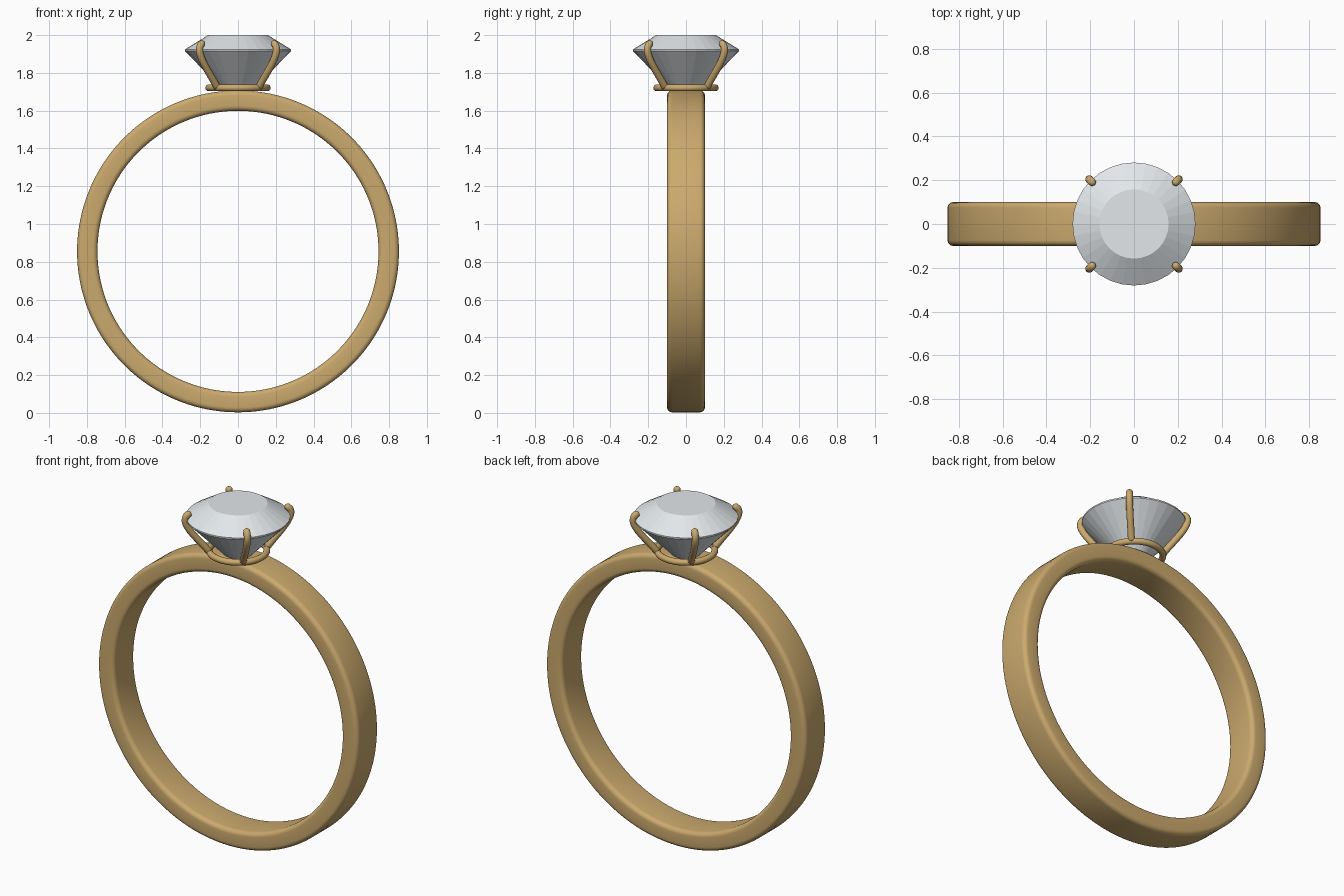
import bpy, bmesh, math
from mathutils import Vector, Matrix

if "Cube" in bpy.data.objects:
    bpy.data.objects.remove(bpy.data.objects["Cube"])


def material(name, color):
    m = bpy.data.materials.new(name)
    m.diffuse_color = color
    m.use_nodes = True
    m.node_tree.nodes["Principled BSDF"].inputs["Base Color"].default_value = m.diffuse_color
    return m


gold = material("gold", (0.6, 0.4, 0.155, 1))
clear = material("stone", (0.76, 0.80, 0.83, 1))


def finish(name, bm, mat, smooth=True):
    bmesh.ops.recalc_face_normals(bm, faces=bm.faces)
    me = bpy.data.meshes.new(name)
    for f in bm.faces:
        f.smooth = smooth
    bm.to_mesh(me)
    bm.free()
    me.materials.append(mat)
    ob = bpy.data.objects.new(name, me)
    bpy.context.collection.objects.link(ob)
    return ob


def bridge(bm, a, b):
    n = len(a)
    for i in range(n):
        bm.faces.new((a[i], a[(i + 1) % n], b[(i + 1) % n], b[i]))


def ring(name, profile, steps, place):
    """Sweep a closed (radius, offset) profile round a circle."""
    bm = bmesh.new()
    loops = []
    for i in range(steps):
        t = 2 * math.pi * i / steps
        loops.append([bm.verts.new(place(r, w, t)) for r, w in profile])
    for i in range(steps):
        bridge(bm, loops[i], loops[(i + 1) % steps])
    return finish(name, bm, gold)


# Finger band: rounded rectangle swept round the y axis
R_IN, R_OUT, HALF, C, MID = 0.744, 0.852, 0.1, 0.026, 0.855
section = []
for k, (r, w) in enumerate([(R_OUT - C, HALF - C), (R_IN + C, HALF - C),
                            (R_IN + C, C - HALF), (R_OUT - C, C - HALF)]):
    for j in range(6):
        a = math.pi / 2 * (k + j / 5)
        section.append((r + C * math.cos(a), w + C * math.sin(a)))
ring("band", section, 160,
     lambda r, w, t: (r * math.sin(t), w, MID + r * math.cos(t)))

# Wire ring under the stone
WIRE = 0.018
wire = [(0.155 + WIRE * math.cos(a), WIRE * math.sin(a))
        for a in (2 * math.pi * i / 16 for i in range(16))]
ring("basket_ring", wire, 64,
     lambda r, w, t: (r * math.cos(t), r * math.sin(t), 1.721 + w))

# Faceted stone: table, girdle and pointed pavilion
SIDES = 32
bm = bmesh.new()


def circle(r, z):
    return [bm.verts.new((r * math.cos(2 * math.pi * i / SIDES),
                          r * math.sin(2 * math.pi * i / SIDES), z))
            for i in range(SIDES)]


table, top, low = circle(0.158, 2.0), circle(0.281, 1.924), circle(0.281, 1.916)
tip = bm.verts.new((0, 0, 1.625))
bm.faces.new(table)
bridge(bm, table, top)
bridge(bm, top, low)
for i in range(SIDES):
    bm.faces.new((low[i], low[(i + 1) % SIDES], tip))
finish("stone", bm, clear, smooth=False)


# Prongs: curved claws with rounded tips, on the diagonals
def bezier(p, t):
    s = 1 - t
    return (p[0] * s**3 + p[1] * 3 * s * s * t + p[2] * 3 * s * t * t + p[3] * t**3)


CLAW = [Vector(v) for v in ((0.155, 0, 1.722), (0.2, 0, 1.79),
                            (0.335, 0, 1.91), (0.272, 0, 1.955))]
PR = 0.019
for n in range(4):
    bm = bmesh.new()
    turn = Matrix.Rotation(math.pi / 4 + n * math.pi / 2, 4, 'Z')
    loops = []
    for i in range(17):
        t = i / 16
        p = bezier(CLAW, t)
        d = (bezier(CLAW, t + 0.01) - bezier(CLAW, t - 0.01)).normalized()
        side, up = Vector((0, 1, 0)), d.cross(Vector((0, 1, 0)))
        loops.append([bm.verts.new(p + PR * (side * math.cos(a) + up * math.sin(a)))
                      for a in (2 * math.pi * k / 12 for k in range(12))])
    # dome the free end
    for q in (30, 60, 80):
        c, s = math.cos(math.radians(q)), math.sin(math.radians(q))
        loops.append([bm.verts.new(p + (v.co - p) * c + d * PR * s) for v in loops[16]])
    for a, b in zip(loops, loops[1:]):
        bridge(bm, a, b)
    bm.faces.new(loops[0])
    bm.faces.new(loops[-1])
    bm.transform(turn)
    finish("prong_%d" % (n + 1), bm, gold)
